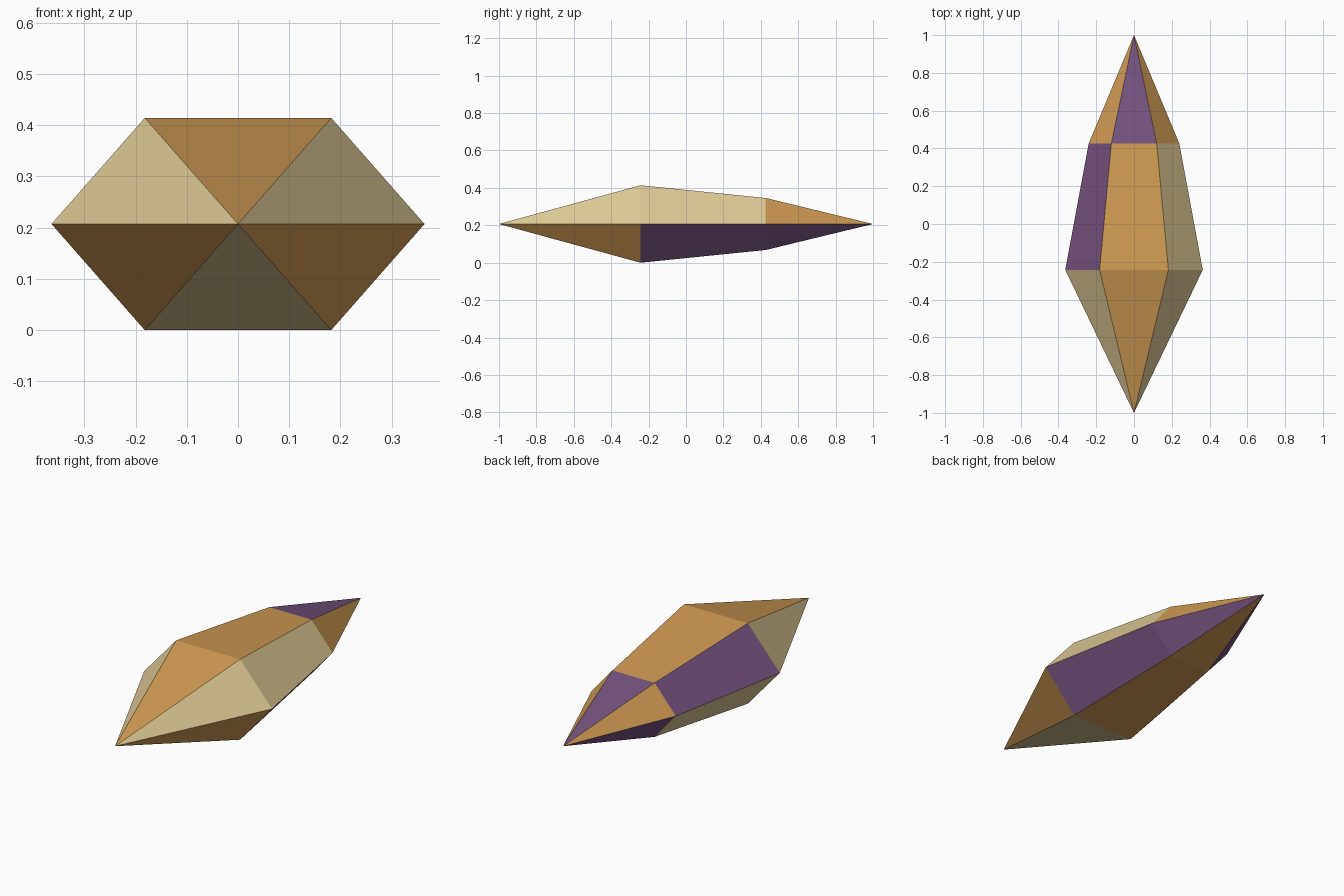
import bpy
import bmesh

cube = bpy.data.objects.get("Cube")
if cube:
    bpy.data.objects.remove(cube, do_unlink=True)


def srgb(*channels):
    """Convert 0-255 display values to linear."""
    return [((c / 255 + 0.055) / 1.055) ** 2.4 for c in channels] + [1.0]


def make_material(name, color):
    mat = bpy.data.materials.new(name)
    mat.use_nodes = True
    mat.diffuse_color = color
    bsdf = mat.node_tree.nodes["Principled BSDF"]
    bsdf.inputs["Base Color"].default_value = color
    bsdf.inputs["Roughness"].default_value = 0.8
    return mat


materials = [
    make_material("amber", srgb(208, 154, 83)),
    make_material("sand", srgb(224, 204, 151)),
    make_material("violet", srgb(117, 83, 126)),
]
AMBER, SAND, VIOLET = range(3)

# Facet colours per band, in order: left upper, top, right upper,
# right lower, bottom, left lower (around the girth, starting at +x)
FRONT = (SAND, AMBER, SAND, AMBER, SAND, AMBER)
MIDDLE = (SAND, AMBER, VIOLET, SAND, AMBER, VIOLET)
BACK = (AMBER, VIOLET, AMBER, VIOLET, AMBER, VIOLET)

CENTER_Z = 0.207
HEXAGON = ((1, 0), (0.5, 1), (-0.5, 1), (-1, 0), (-0.5, -1), (0.5, -1))

bm = bmesh.new()


def ring(y, half_width, half_height):
    return [bm.verts.new((u * half_width, y, CENTER_Z + v * half_height))
            for u, v in HEXAGON]


def band(first, second, colors):
    """Join two rings, or a ring and a tip vertex, with coloured facets."""
    for i, color in enumerate(colors):
        j = (i + 1) % len(colors)
        corners = [first[i], first[j]]
        corners += [second[j], second[i]] if isinstance(second, list) else [second]
        bm.faces.new(corners).material_index = color


# Faceted crystal: front point, wide ring, narrow ring, back point
front_tip = bm.verts.new((0, -1, CENTER_Z))
wide = ring(-0.243, 0.364, 0.207)
narrow = ring(0.426, 0.24, 0.139)
back_tip = bm.verts.new((0, 1, CENTER_Z))

band(wide, front_tip, FRONT)
band(wide, narrow, MIDDLE)
band(narrow, back_tip, BACK)
bmesh.ops.recalc_face_normals(bm, faces=bm.faces)

mesh = bpy.data.meshes.new("crystal_shard")
bm.to_mesh(mesh)
bm.free()
for mat in materials:
    mesh.materials.append(mat)
crystal = bpy.data.objects.new("crystal_shard", mesh)
bpy.context.collection.objects.link(crystal)
